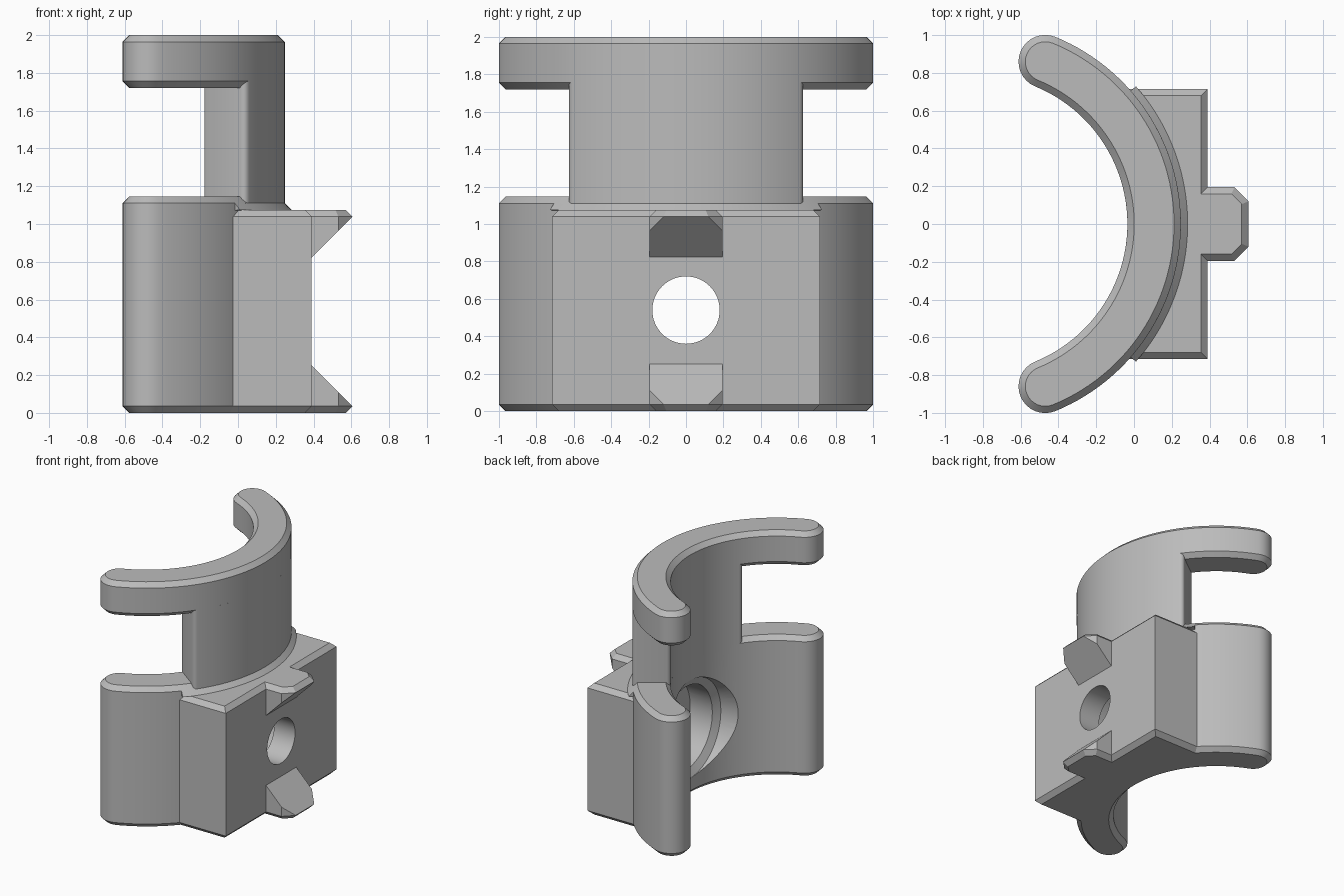
import bpy, bmesh
from math import sin, cos, pi, radians, asin
from mathutils import Vector

cube = bpy.data.objects.get("Cube")
if cube:
    bpy.data.objects.remove(cube, do_unlink=True)

CX = -0.822                 # arc centre on x
R_IN, R_OUT = 0.787, 1.07   # clamp wall radii
R_MID, HALF = (R_IN + R_OUT) / 2, (R_OUT - R_IN) / 2
TIP = radians(67.7)         # half angle of the clamp arc
CH = 0.036                  # chamfer size
Z_BLOCK, Z_LOW, Z_TOP = 1.075, 1.146, 2.0

grey = bpy.data.materials.new("grey plastic")
grey.use_nodes = True
grey.diffuse_color = (0.5, 0.5, 0.5, 1)
grey.node_tree.nodes["Principled BSDF"].inputs["Base Color"].default_value = (0.5, 0.5, 0.5, 1)


def arc(r, a0, a1, n, cx=CX, cy=0.0):
    return [(cx + r * cos(a0 + (a1 - a0) * i / n), cy + r * sin(a0 + (a1 - a0) * i / n))
            for i in range(n + 1)]


def finish(name, bm):
    bmesh.ops.recalc_face_normals(bm, faces=bm.faces)
    mesh = bpy.data.meshes.new(name)
    bm.to_mesh(mesh)
    bm.free()
    mesh.materials.append(grey)
    ob = bpy.data.objects.new(name, mesh)
    bpy.context.collection.objects.link(ob)
    return ob


def prism(plan, z0, z1, chamfer_levels=()):
    """Extrude a plan outline and chamfer the rims at the given heights."""
    bm = bmesh.new()
    base = bm.faces.new([bm.verts.new((x, y, z0)) for x, y in plan])
    top = bmesh.ops.extrude_face_region(bm, geom=[base], use_keep_orig=True)
    for v in top["geom"]:
        if isinstance(v, bmesh.types.BMVert):
            v.co.z = z1
    bmesh.ops.recalc_face_normals(bm, faces=bm.faces)
    rims = [e for e in bm.edges
            if any(all(abs(v.co.z - z) < 1e-4 for v in e.verts) for z in chamfer_levels)]
    if rims:
        bmesh.ops.bevel(bm, geom=rims, offset=CH, segments=1, affect='EDGES', profile=0.5)
    return bm


def loft(rings, closed_ends=True):
    """Skin a list of equally long closed rings of points."""
    bm = bmesh.new()
    loops = [[bm.verts.new(p) for p in ring] for ring in rings]
    n = len(loops[0])
    for a, b in zip(loops, loops[1:]):
        for i in range(n):
            bm.faces.new((a[i], a[(i + 1) % n], b[(i + 1) % n], b[i]))
    bm.faces.new(loops[0])
    bm.faces.new(loops[-1])
    return bm


# Curved clamp outline with round tips
tip_x, tip_y = CX + R_MID * cos(TIP), R_MID * sin(TIP)
outline = arc(R_OUT, -TIP, TIP, 56)
outline += arc(HALF, TIP, TIP + pi, 16, tip_x, tip_y)[1:-1]
outline += arc(R_IN, TIP, -TIP, 56)
outline += arc(HALF, pi - TIP, 2 * pi - TIP, 16, tip_x, -tip_y)[1:-1]

lower_clamp = finish("lower_clamp", prism(outline, 0, Z_LOW, (0, Z_LOW)))
upper_clamp = finish("upper_clamp", prism(outline, 1.72, Z_TOP, (1.72, Z_TOP)))

# Neck joining the two clamps, with rounded corners
NECK = radians(36.5)
bm = prism(arc(R_OUT, -NECK, NECK, 36) + arc(R_IN, NECK, -NECK, 36), Z_LOW - CH, 1.72 + CH)
corners = [e for e in bm.edges
           if abs(e.verts[0].co.z - e.verts[1].co.z) > 0.1 and e.calc_face_angle(0) > 1]
bmesh.ops.bevel(bm, geom=corners, offset=0.03, segments=4, affect='EDGES', profile=0.5)
neck = finish("neck", bm)

# Mounting block behind the lower clamp
BX, BY, R_SEAT = 0.39, 0.715, 0.95
seat = asin(BY / R_SEAT)
block_plan = [(BX, -BY), (BX, BY)] + arc(R_SEAT, seat, -seat, 36)
block = finish("mounting_block", prism(block_plan, 0, Z_BLOCK, (0, Z_BLOCK)))

# Sloped seam between clamp and block
seam_profile = [(1.0, Z_LOW - CH), (R_OUT, Z_LOW - CH), (R_OUT + CH, Z_BLOCK), (1.0, Z_BLOCK - 0.01)]
SEAM = radians(41.2)
rings = []
for i in range(41):
    a = SEAM * (i / 20 - 1)
    rings.append([(CX + r * cos(a), r * sin(a), z) for r, z in seam_profile])
seam = finish("block_seam", loft(rings))

# Snap hooks, the lower one mirrored from the upper
HX, HY, CUT = 0.606, 0.195, 0.075
hook_plan = [(0.3, -HY), (HX - CUT, -HY), (HX, -HY + CUT),
             (HX, HY - CUT), (HX - CUT, HY), (0.3, HY)]
parts = [lower_clamp, upper_clamp, neck, block, seam]
for name, flip in (("upper_hook", False), ("lower_hook", True)):
    bm = prism(hook_plan, 0.72, Z_BLOCK, (Z_BLOCK,))
    cut = bmesh.ops.bisect_plane(bm, geom=bm.verts[:] + bm.edges[:] + bm.faces[:],
                                 plane_co=(HX, 0, Z_BLOCK - CH),
                                 plane_no=Vector((1, 0, -1)).normalized(), clear_outer=True)
    rim = [e for e in cut["geom_cut"] if isinstance(e, bmesh.types.BMEdge)]
    bmesh.ops.holes_fill(bm, edges=rim, sides=0)
    if flip:
        for v in bm.verts:
            v.co.z = Z_BLOCK - v.co.z
    parts.append(finish(name, bm))

# Screw hole with a wide tapered pocket on the inner side
hole_profile = [(-0.3, 0.44), (-0.16, 0.435), (-0.035, 0.40), (0.0, 0.34),
                (0.2, 0.34), (0.2005, 0.18), (0.6, 0.18)]
N = 64
cutter = finish("hole_cutter", loft(
    [[(x, r * cos(2 * pi * i / N), 0.54 + r * sin(2 * pi * i / N)) for i in range(N)]
     for x, r in hole_profile]))
cutter.hide_render = True
for ob in (lower_clamp, block):
    mod = ob.modifiers.new("hole", 'BOOLEAN')
    mod.operation = 'DIFFERENCE'
    mod.solver = 'EXACT'
    mod.object = cutter
    bpy.context.view_layer.objects.active = ob
    bpy.ops.object.modifier_apply(modifier=mod.name)
bpy.data.objects.remove(cutter, do_unlink=True)

# Smooth the curved walls and keep the chamfers crisp
bpy.ops.object.select_all(action='DESELECT')
for ob in parts:
    ob.select_set(True)
bpy.context.view_layer.objects.active = lower_clamp
bpy.ops.object.shade_smooth_by_angle(angle=radians(25))
